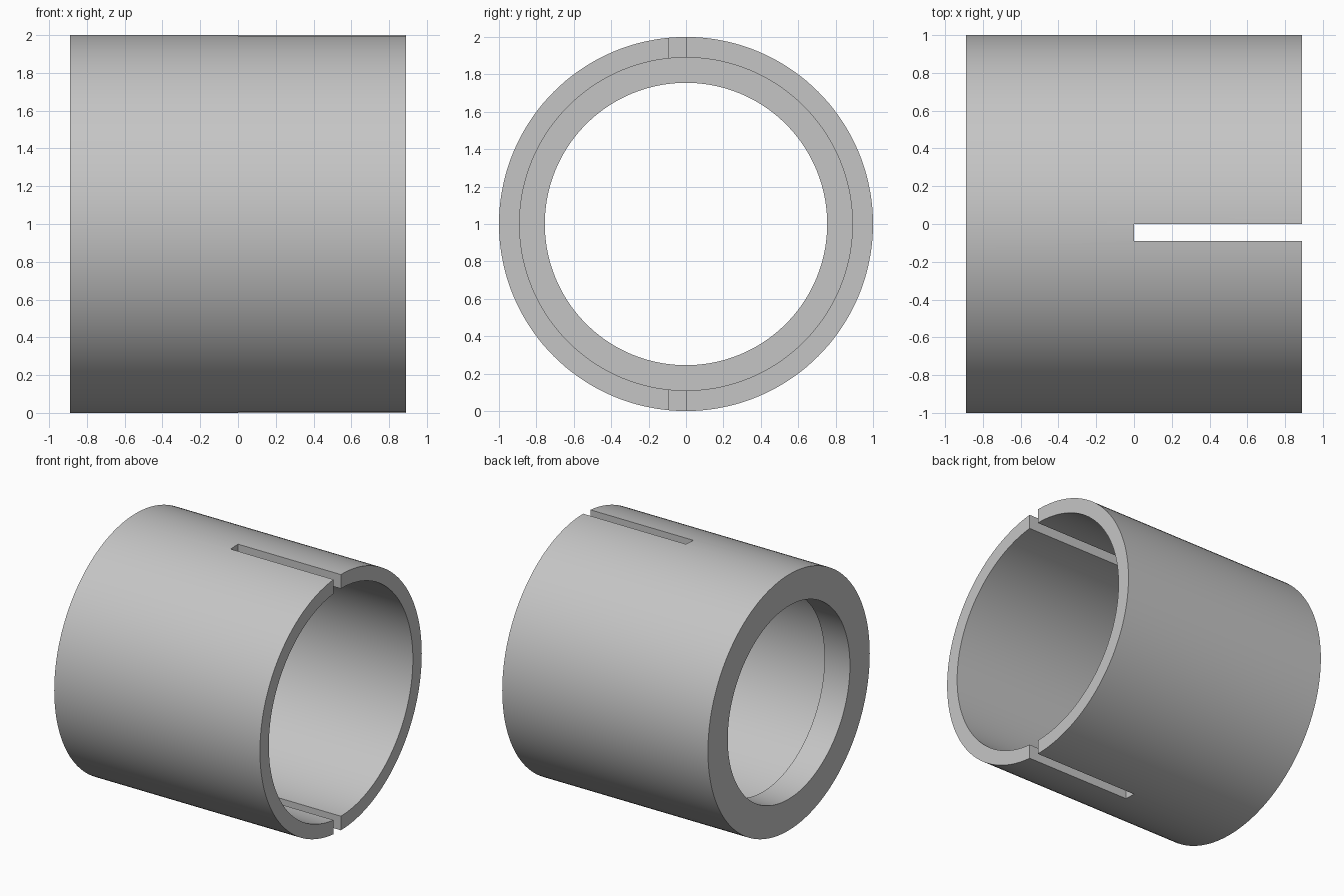
import bpy
import bmesh
import math
from mathutils import Matrix, Vector

cube = bpy.data.objects.get("Cube")
if cube:
    bpy.data.objects.remove(cube, do_unlink=True)

HALF = 0.89       # half length along x
OUTER = 1.0       # outer radius
BORE = 0.89       # wide bore radius
LIP = 0.755       # narrow bore radius at the -x end
STEP = -0.67      # x where the bore widens
SLOT = 0.09       # slot width
SEGMENTS = 144
AXIS = Vector((0, 0, OUTER))

grey = bpy.data.materials.new("plain_grey")
grey.use_nodes = True
colour = (0.56, 0.56, 0.56, 1)
grey.diffuse_color = colour
grey.node_tree.nodes["Principled BSDF"].inputs["Base Color"].default_value = colour


def make_object(name, bm):
    bmesh.ops.recalc_face_normals(bm, faces=bm.faces)
    mesh = bpy.data.meshes.new(name)
    bm.to_mesh(mesh)
    bm.free()
    mesh.materials.append(grey)
    obj = bpy.data.objects.new(name, mesh)
    bpy.context.collection.objects.link(obj)
    return obj


# Sleeve: stepped wall section turned about the x axis
bm = bmesh.new()
section = [(-HALF, LIP), (-HALF, OUTER), (HALF, OUTER),
           (HALF, BORE), (STEP, BORE), (STEP, LIP)]
verts = [bm.verts.new(AXIS + Vector((x, 0, r))) for x, r in section]
edges = [bm.edges.new((verts[i - 1], v)) for i, v in enumerate(verts)]
bmesh.ops.spin(bm, geom=verts + edges, cent=AXIS, axis=(1, 0, 0),
               angle=math.tau, steps=SEGMENTS)
bmesh.ops.remove_doubles(bm, verts=bm.verts, dist=1e-4)
sleeve = make_object("slotted_sleeve", bm)

# Slot through the top and bottom walls, open at the +x end
bm = bmesh.new()
bmesh.ops.create_cube(bm, size=1, matrix=Matrix.Translation((0.5, -SLOT / 2, OUTER))
                      @ Matrix.Diagonal((1, SLOT, 3, 1)))
cutter = make_object("slot_cutter", bm)
cutter.hide_render = True

cut = sleeve.modifiers.new("slot", "BOOLEAN")
cut.operation = "DIFFERENCE"
cut.solver = "EXACT"
cut.object = cutter
bpy.ops.object.select_all(action="DESELECT")
sleeve.select_set(True)
bpy.context.view_layer.objects.active = sleeve
bpy.ops.object.modifier_apply(modifier=cut.name)
bpy.data.objects.remove(cutter, do_unlink=True)

# Smooth round walls with crisp rims
bpy.ops.object.shade_smooth_by_angle(angle=math.radians(30))
